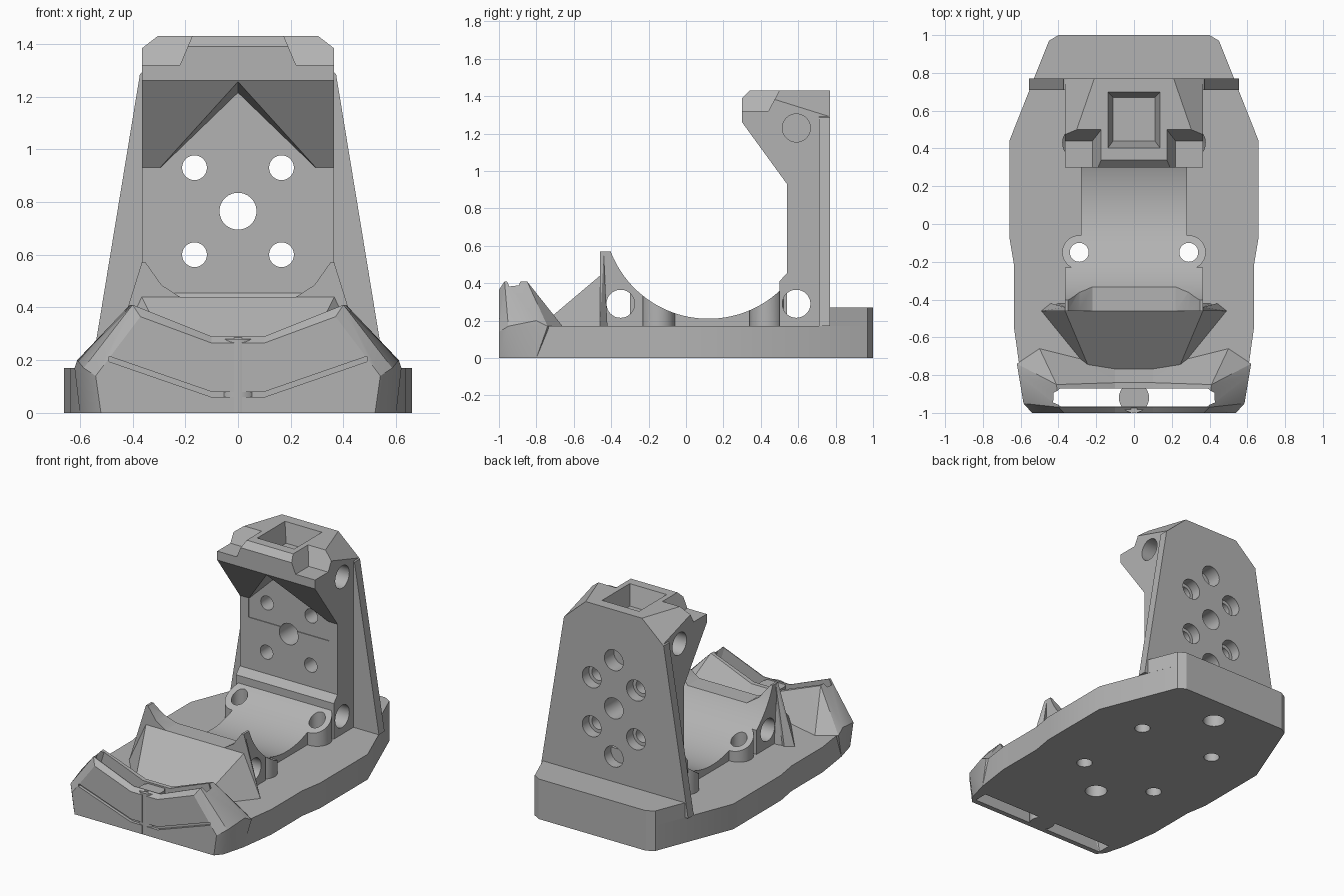
import bpy, bmesh, math
from mathutils import Vector

old = bpy.data.objects.get("Cube")
if old:
    bpy.data.objects.remove(old, do_unlink=True)

grey = bpy.data.materials.new("plain grey")
grey.use_nodes = True
grey.diffuse_color = (0.45, 0.45, 0.45, 1)
grey.node_tree.nodes["Principled BSDF"].inputs["Base Color"].default_value = (0.45, 0.45, 0.45, 1)


def finish(name, bm):
    bmesh.ops.recalc_face_normals(bm, faces=bm.faces)
    mesh = bpy.data.meshes.new(name)
    bm.to_mesh(mesh)
    bm.free()
    mesh.materials.append(grey)
    ob = bpy.data.objects.new(name, mesh)
    bpy.context.collection.objects.link(ob)
    return ob


def hull(name, pts):
    """Convex solid around a few corner points."""
    bm = bmesh.new()
    for p in pts:
        bm.verts.new(p)
    res = bmesh.ops.convex_hull(bm, input=bm.verts)
    junk = {v for v in res["geom_interior"] + res["geom_unused"] if isinstance(v, bmesh.types.BMVert)}
    bmesh.ops.delete(bm, geom=list(junk), context="VERTS")
    bmesh.ops.dissolve_limit(bm, angle_limit=0.01, verts=bm.verts, edges=bm.edges)
    return finish(name, bm)


def prism(name, pts, axis, lo, hi):
    """Outline extruded along one axis."""
    bm = bmesh.new()
    place = {"x": lambda a, b: (lo, a, b), "y": lambda a, b: (a, lo, b), "z": lambda a, b: (a, b, lo)}[axis]
    face = bm.faces.new([bm.verts.new(place(a, b)) for a, b in pts])
    ext = bmesh.ops.extrude_face_region(bm, geom=[face])["geom"]
    step = Vector([hi - lo if axis == k else 0 for k in "xyz"])
    bmesh.ops.translate(bm, vec=step, verts=[v for v in ext if isinstance(v, bmesh.types.BMVert)])
    return finish(name, bm)


def rod(name, centre, radius, length, axis="z", sides=48):
    rot = {"x": (0, math.pi / 2, 0), "y": (math.pi / 2, 0, 0), "z": (0, 0, 0)}[axis]
    bpy.ops.mesh.primitive_cylinder_add(vertices=sides, radius=radius, depth=length, location=centre, rotation=rot)
    ob = bpy.context.object
    ob.name = name
    ob.data.materials.append(grey)
    return ob


def cut(parts, cutter):
    """Subtract the cutter from every part, then drop it."""
    cutter.hide_render = True
    for ob in parts:
        mod = ob.modifiers.new("cut", "BOOLEAN")
        mod.operation = "DIFFERENCE"
        mod.solver = "EXACT"
        mod.object = cutter
        bpy.context.view_layer.objects.active = ob
        bpy.ops.object.modifier_apply(modifier=mod.name)
    bpy.data.objects.remove(cutter, do_unlink=True)


def both(pts):
    """Points plus their mirror image across the centre plane."""
    return pts + [(-p[0], *p[1:]) for p in reversed(pts)]


# Base plate and raised rear step
side = [(0.6, -0.8), (0.635, -0.55), (0.635, -0.22), (0.66, -0.07),
        (0.66, 0.44), (0.45, 0.97), (0.4, 1)]
base = prism("base_plate", both(side), "z", 0, 0.17)
rear = [(0.4, 1), (0.45, 0.97), (0.53, 0.77)]
hull("rear_step", both([(x, y, z) for x, y in rear for z in (0.17, 0.27)] + [(0.553, 0.71, 0.17)]))

# Upright column with overhanging head
column = prism("column", [(0.30, 1.26), (0.54, 0.93), (0.54, 0.17), (0.77, 0.17),
                          (0.77, 1.43), (0.34, 1.43), (0.30, 1.39)], "x", -0.365, 0.365)
flange = prism("column_flange", both([(0.555, 0.17), (0.372, 1.285), (0.21, 1.43)]), "y", 0.71, 0.77)
rear_block = prism("rear_block", [(0.5, 0.17), (0.5, 0.41), (0.545, 0.46), (0.7, 0.46), (0.7, 0.17)],
                   "x", -0.365, 0.365)

# Gable under the head, sloping top corners, front notches and top pocket
cut([column], hull("gable_cutter", both([(0, 0.25, 1.265), (0, 0.545, 1.215), (0.31, 0.25, 0.945),
                                         (0.3, 0.545, 0.925), (0.3, 0.25, 0.8), (0.3, 0.545, 0.8)])))
for s in (1, -1):
    a, b, c = (Vector((s * x, y, z)) for x, y, z in
               [(0.21, 0.77, 1.43), (0.365, 0.77, 1.29), (0.365, 0.45, 1.39)])
    normal = (b - a).cross(c - a)
    if normal.z < 0:
        normal.negate()
    bm = bmesh.new()
    bm.from_mesh(column.data)
    res = bmesh.ops.bisect_plane(bm, geom=bm.verts[:] + bm.edges[:] + bm.faces[:],
                                 plane_co=a, plane_no=normal, clear_outer=True)
    rim = [e for e in res["geom_cut"] if isinstance(e, bmesh.types.BMEdge)]
    bmesh.ops.holes_fill(bm, edges=rim)
    bmesh.ops.recalc_face_normals(bm, faces=bm.faces)
    bm.to_mesh(column.data)
    bm.free()
    cut([column], hull("notch_cutter", [(s * x, y, z) for x0, y1, z in ((0.22, 0.44, 1.32), (0.165, 0.51, 1.45))
                                        for x in (x0, 0.5) for y in (0.2, y1)]))
cut([column], hull("pocket_cutter", both([(x, y, z) for x, z, ys in
                   ((0.14, 1.44, (0.4, 0.7)), (0.11, 1.3, (0.44, 0.67))) for y in ys])))

# Cradle, with a front horn block and four screw posts, shaped by one big cylinder
cradle = prism("cradle", [(-0.3, 0.17), (-0.3, 0.42), (0.54, 0.42), (0.54, 0.17)], "x", -0.28, 0.28)
horns = prism("horn_block", [(-0.46, 0.17), (-0.46, 0.57), (-0.23, 0.57), (-0.23, 0.17)], "x", -0.365, 0.365)
cut([horns], prism("horn_gap_cutter", both([(0.355, 0.7), (0.35, 0.57), (0.29, 0.485), (0.22, 0.44)]),
                   "y", -0.6, 0))
spots = [(sx * 0.29, y) for sx in (1, -1) for y in (-0.15, 0.43)]
posts = [rod("screw_post", (x, y, 0.265), 0.09, 0.19) for x, y in spots]
cut([cradle, horns] + posts, rod("cradle_cutter", (0, 0.12, 0.77), 0.56, 2, "x", 128))

# Sloping shield in front of the horns
hull("front_shield", both([(0.49, -0.46, 0.17), (0.365, -0.46, 0.44), (0.23, -0.78, 0.17),
                           (0.365, -0.44, 0.44), (0.4, -0.42, 0.17)]))
for s in (1, -1):
    hull("shield_fin", [(s * x, y, z) for x, y, z in
                        [(0.49, -0.46, 0.17), (0.365, -0.46, 0.57), (0.34, -0.46, 0.17),
                         (0.365, -0.44, 0.55), (0.44, -0.42, 0.17)]])

# Front cowl: low middle and two raised, chamfered wings
cowl = [hull("cowl_middle", both([(0.1, -1, 0), (0.1, -1, 0.265), (0.1, -0.97, 0.29), (0.1, -0.84, 0.29),
                                  (0.1, -0.76, 0.17), (0.1, -0.76, 0)]))]
wing = [(0.1, -1, 0), (0.1, -1, 0.265), (0.1, -0.97, 0.29), (0.1, -0.84, 0.29), (0.1, -0.76, 0.17),
        (0.1, -0.76, 0), (0.37, -1, 0.365), (0.4, -0.97, 0.41), (0.41, -0.85, 0.41), (0.54, -1, 0.14),
        (0.52, -1, 0), (0.585, -0.95, 0.17), (0.56, -0.95, 0), (0.61, -0.8, 0.2), (0.6, -0.8, 0),
        (0.5, -0.66, 0.17), (0.62, -0.74, 0.17), (0.5, -0.7, 0)]
for s in (1, -1):
    cowl.append(hull("cowl_wing", [(s * x, y, z) for x, y, z in wing]))
cut(cowl, hull("hollow_cutter", both([(0.53, -0.965, -0.05), (0.53, -0.87, -0.05), (0.36, -0.965, 0.5),
                                      (0.4, -0.94, 0.5), (0.4, -0.9, 0.5), (0.36, -0.87, 0.5)])))
rod("cowl_peg", (0, -0.92, 0.14), 0.08, 0.28)

# Grooves in the cowl face
cut(cowl, prism("seam_cutter", both([(0.015, -0.1), (0.015, 0.5)]), "y", -1.1, -0.975))
for s in (1, -1):
    line = [(0, 0.06), (0.1, 0.06), (0.49, 0.195), (0.49, 0.215), (0.1, 0.08), (0, 0.08)]
    cut(cowl, prism("groove_cutter", [(s * x, z) for x, z in line], "y", -1.1, -0.98))

# Vertical screw holes and two blind holes below
for (x, y), post in zip(spots, posts):
    cut([base, cradle, post], rod("screw_cutter", (x, y, 0.2), 0.05, 0.8))
for y in (0.8, -0.38):
    cut([base], rod("blind_cutter", (0, y, 0), 0.07, 0.24))

# Cross holes through the sides
cut([horns], rod("cross_cutter", (0, -0.35, 0.29), 0.075, 2, "x"))
cut([column, rear_block], rod("cross_cutter", (0, 0.59, 0.29), 0.075, 2, "x"))
for s in (1, -1):
    cut([column], rod("cross_cutter", (s * 0.4, 0.59, 1.23), 0.075, 0.3, "x"))

# Holes in the upright wall, counterbored from the rear
wall = [column, flange]
cut(wall, rod("wall_cutter", (0, 0.65, 0.765), 0.07, 0.6, "y"))
for x in (0.165, -0.165):
    for z in (0.6, 0.93):
        cut(wall, rod("wall_cutter", (x, 0.65, z), 0.047, 0.6, "y"))
        cut(wall, rod("bore_cutter", (x, 0.8, z), 0.07, 0.2, "y"))
for z in (0.44, 1.09):
    cut(wall, rod("bore_cutter", (0, 0.8, z), 0.07, 0.26, "y"))

# Smooth round surfaces, keep edges crisp
bpy.ops.object.select_all(action="DESELECT")
for ob in bpy.context.scene.objects:
    if ob.type == "MESH" and ob.data.materials and ob.data.materials[0] == grey:
        ob.select_set(True)
        bpy.context.view_layer.objects.active = ob
bpy.ops.object.shade_smooth_by_angle(angle=math.radians(25))
